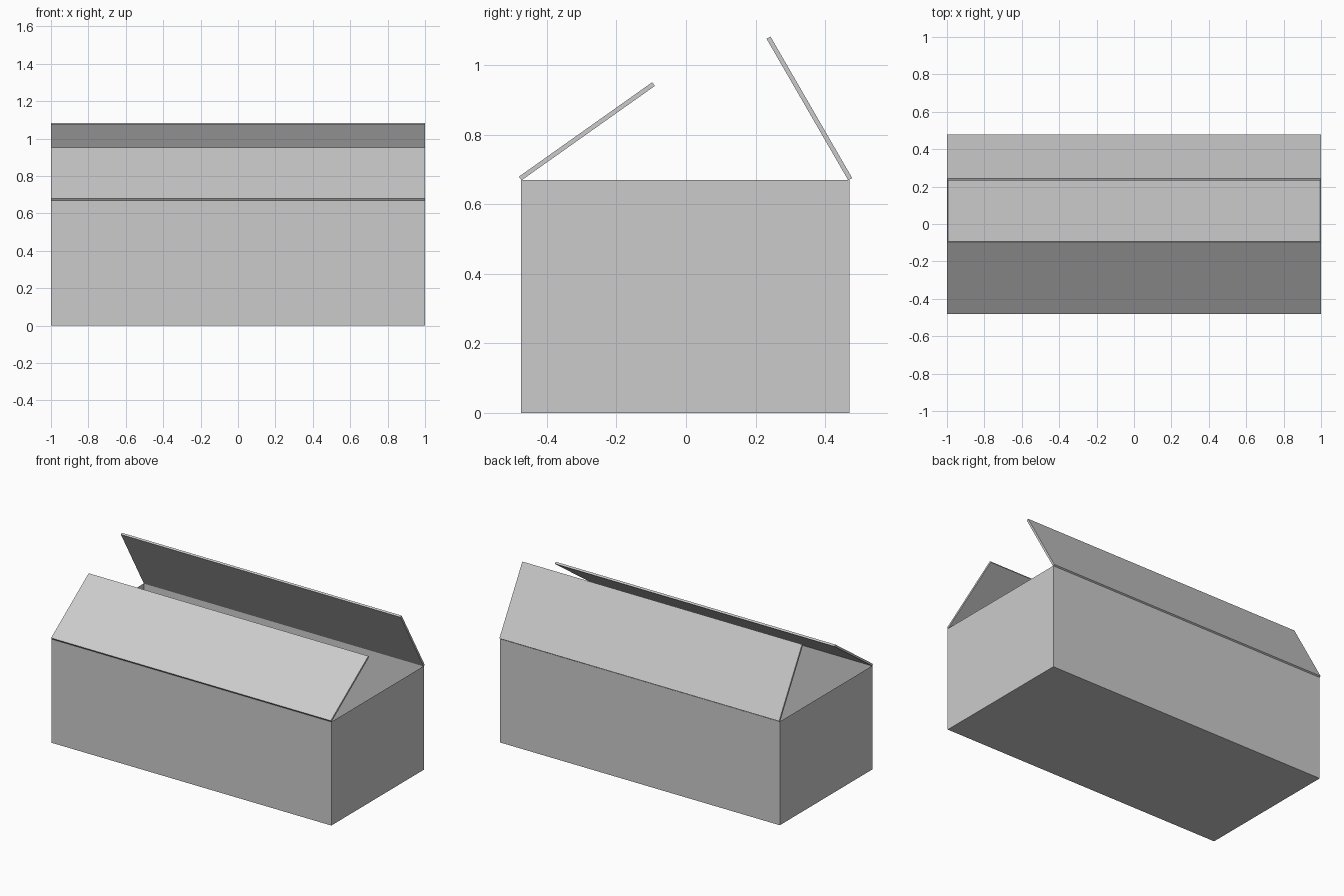
import bpy
import bmesh
from math import radians
from mathutils import Matrix, Vector

cube = bpy.data.objects.get("Cube")
if cube:
    bpy.data.objects.remove(cube, do_unlink=True)

GREY = (0.6, 0.6, 0.6, 1.0)
card = bpy.data.materials.new("grey_card")
card.use_nodes = True
card.diffuse_color = GREY
card.node_tree.nodes["Principled BSDF"].inputs["Base Color"].default_value = GREY

WIDTH, FRONT, BACK, HEIGHT = 2.0, -0.475, 0.47, 0.67
WALL = 0.013
FLAP = 0.47


def add_object(name, bm):
    mesh = bpy.data.meshes.new(name)
    bm.normal_update()
    bm.to_mesh(mesh)
    bm.free()
    mesh.materials.append(card)
    obj = bpy.data.objects.new(name, mesh)
    bpy.context.collection.objects.link(obj)
    return obj


def block(size, centre):
    bm = bmesh.new()
    bmesh.ops.create_cube(bm, size=1)
    bmesh.ops.scale(bm, vec=size, verts=bm.verts)
    bmesh.ops.translate(bm, vec=centre, verts=bm.verts)
    return bm


# Open box: the top is inset to form the rim, then pushed down to the floor
bm = block((WIDTH, BACK - FRONT, HEIGHT), (0, (FRONT + BACK) / 2, HEIGHT / 2))
top = max(bm.faces, key=lambda f: f.calc_center_median().z)
bmesh.ops.inset_region(bm, faces=[top], thickness=WALL)
bmesh.ops.translate(bm, vec=(0, 0, WALL - HEIGHT), verts=top.verts)
add_object("box_body", bm)


# Long flaps, each hinged on the rim and leaning inwards
def add_flap(name, hinge, angle):
    bm = block((WIDTH, FLAP, WALL), (0, FLAP / 2, 0))
    turn = Matrix.Rotation(radians(angle), 4, "X")
    bmesh.ops.transform(bm, matrix=Matrix.Translation(Vector(hinge)) @ turn, verts=bm.verts)
    add_object(name, bm)


add_flap("front_flap", (0, -0.477, 0.6745), 35.3)
add_flap("back_flap", (0, 0.4725, 0.6725), 120)
